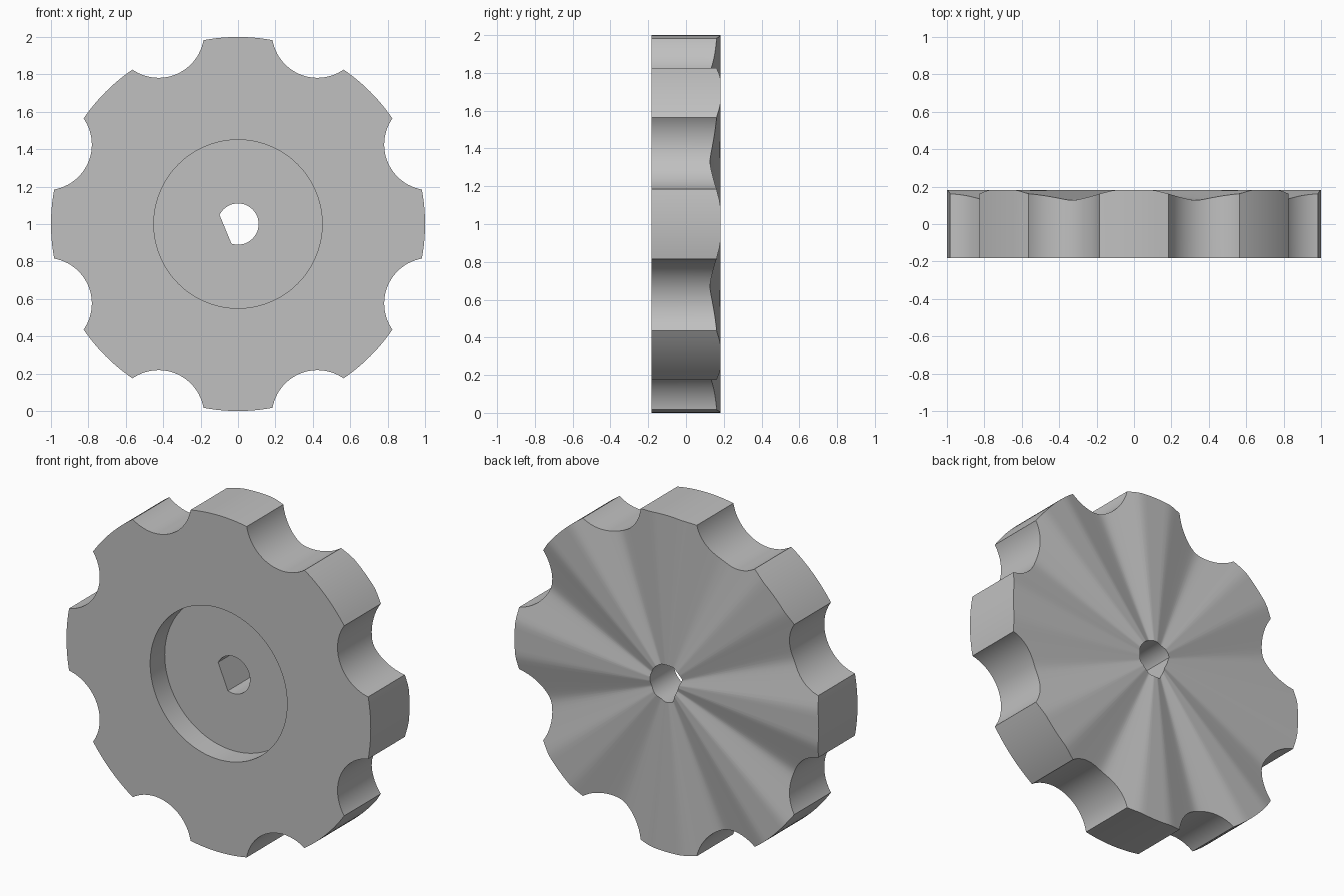
import bpy, bmesh
from math import sin, cos, acos, sqrt, pi, radians

cube = bpy.data.objects.get("Cube")
if cube:
    bpy.data.objects.remove(cube, do_unlink=True)

# Main sizes
LOBES = 8
PITCH = 2 * pi / LOBES
NOTCH_DIST, NOTCH_R = 1.11, 0.244
FRONT, BACK, FLOOR = -0.182, 0.182, -0.045
RECESS_R, HOLE_R = 0.45, 0.11
FLAT_DIR, FLAT_HALF = radians(202.5), radians(48.8)
NOTCH_HALF = acos((1 + NOTCH_DIST**2 - NOTCH_R**2) / (2 * NOTCH_DIST))


def from_notch(a):
    """Signed angle from the nearest notch centre."""
    return a % PITCH - PITCH / 2


def rim_radius(a):
    s = from_notch(a)
    if abs(s) >= NOTCH_HALF - 1e-6:
        return 1.0
    return NOTCH_DIST * cos(s) - sqrt(NOTCH_R**2 - (NOTCH_DIST * sin(s))**2)


def hole_radius(a):
    # Round bore with one flat
    c = cos(a - FLAT_DIR)
    return min(HOLE_R, HOLE_R * cos(FLAT_HALF) / c) if c > 0.1 else HOLE_R


def back_y(r, a):
    # Shallow valley running from the hub down to each notch
    s = from_notch(a)
    return BACK - r * max(0, 0.072 * cos(s) - 0.2415 * sqrt(sin(s)**2 + 0.035**2))


# Ray angles: dense towards the notch corners, plus the corners of the bore flat
angles = [FLAT_DIR - FLAT_HALF, FLAT_DIR + FLAT_HALF]
for k in range(LOBES):
    mid = (k + 0.5) * PITCH
    angles += [mid + NOTCH_HALF * sin(pi * i / 24) for i in range(-12, 13)]
    lobe = PITCH - 2 * NOTCH_HALF
    angles += [mid + NOTCH_HALF + lobe * i / 12 for i in range(1, 12)]
angles = sorted({round(a % (2 * pi), 5) for a in angles})

# Closed cross-section on every ray, joined ray to ray
bm = bmesh.new()
sections = []
for a in angles:
    rim, hole = rim_radius(a), hole_radius(a)
    profile = [(rim, FRONT), (rim, back_y(rim, a)), (hole, back_y(hole, a)),
               (hole, FLOOR), (RECESS_R, FLOOR), (RECESS_R, FRONT)]
    sections.append([bm.verts.new((r * cos(a), y, 1 + r * sin(a))) for r, y in profile])
for i, here in enumerate(sections):
    there = sections[(i + 1) % len(sections)]
    for j in range(len(here)):
        n = (j + 1) % len(here)
        bm.faces.new((here[j], here[n], there[n], there[j]))
bmesh.ops.recalc_face_normals(bm, faces=bm.faces)

mesh = bpy.data.meshes.new("scalloped_knob")
bm.to_mesh(mesh)
bm.free()
knob = bpy.data.objects.new("scalloped_knob", mesh)
bpy.context.collection.objects.link(knob)

# Plain grey
grey = bpy.data.materials.new("light_grey")
grey.use_nodes = True
colour = (0.53, 0.53, 0.53, 1)
grey.diffuse_color = colour
grey.node_tree.nodes["Principled BSDF"].inputs["Base Color"].default_value = colour
mesh.materials.append(grey)

bpy.ops.object.select_all(action='DESELECT')
knob.select_set(True)
bpy.context.view_layer.objects.active = knob
bpy.ops.object.shade_smooth_by_angle(angle=radians(30))
